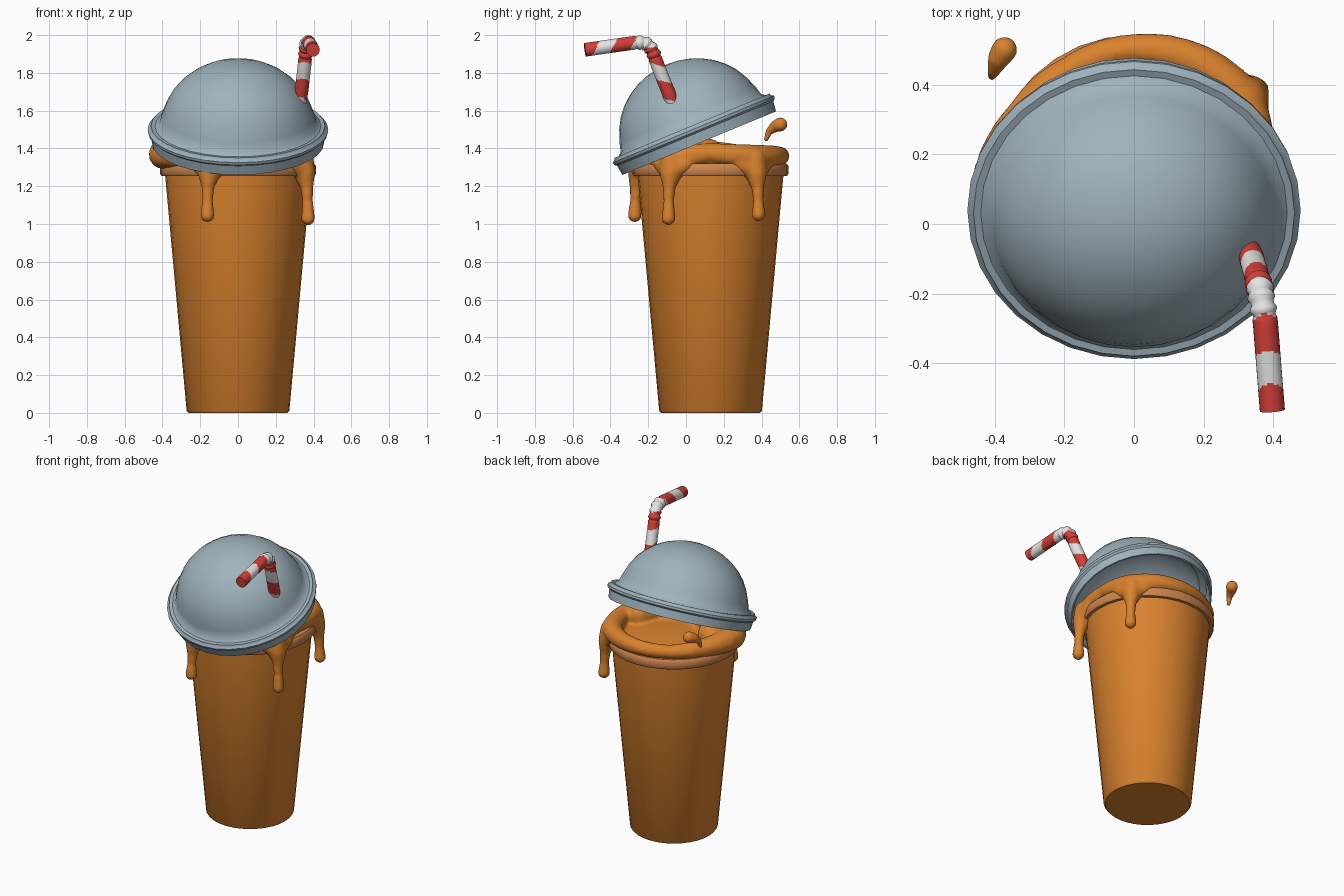
import bpy, bmesh, math
from mathutils import Vector, Matrix

if "Cube" in bpy.data.objects:
    bpy.data.objects.remove(bpy.data.objects["Cube"])

CUP = Vector((0, 0.13, 0))          # cup axis


def material(name, rgb):
    m = bpy.data.materials.new(name)
    m.diffuse_color = (*rgb, 1)
    m.use_nodes = True
    m.node_tree.nodes["Principled BSDF"].inputs["Base Color"].default_value = m.diffuse_color
    return m


orange = material("caramel orange", (0.70, 0.225, 0.027))
tan = material("light tan", (0.62, 0.235, 0.075))
grey = material("blue grey", (0.35, 0.45, 0.51))
red = material("red", (0.66, 0.05, 0.04))
white = material("white", (0.78, 0.78, 0.77))


def finish(name, bm, mats, smooth=40):
    bmesh.ops.recalc_face_normals(bm, faces=bm.faces)
    me = bpy.data.meshes.new(name)
    bm.to_mesh(me)
    bm.free()
    for m in mats:
        me.materials.append(m)
    ob = bpy.data.objects.new(name, me)
    bpy.context.collection.objects.link(ob)
    bpy.ops.object.select_all(action='DESELECT')
    bpy.context.view_layer.objects.active = ob
    ob.select_set(True)
    bpy.ops.object.shade_smooth_by_angle(angle=math.radians(smooth))
    return ob


def lathe(name, profile, mat, segs=32, closed=False):
    """Spin an (r, z) profile around z; r = 0 points become poles."""
    bm = bmesh.new()
    rings = []
    for r, z in profile:
        n = segs if r > 0 else 1
        rings.append([bm.verts.new((r * math.cos(math.tau * i / segs),
                                    r * math.sin(math.tau * i / segs), z)) for i in range(n)])
    pairs = list(zip(rings, rings[1:]))
    if closed:
        pairs.append((rings[-1], rings[0]))
    for a, b in pairs:
        if len(a) + len(b) == 2:        # pole to pole: nothing to skin
            continue
        for i in range(segs):
            j = (i + 1) % segs
            quad = [a[i % len(a)], a[j % len(a)], b[j % len(b)], b[i % len(b)]]
            bm.faces.new(list(dict.fromkeys(quad)))
    return finish(name, bm, [mat])


def chain(bm, pts, step=0.015):
    """String overlapping balls along (x, y, z, radius) points."""
    for a, b in zip(pts, pts[1:]):
        a, b = Vector(a), Vector(b)
        n = max(1, int((b - a).length / step))
        for k in range(n + 1):
            p = a.lerp(b, k / n)
            bmesh.ops.create_icosphere(bm, subdivisions=2, radius=p[3],
                                       matrix=Matrix.Translation(p.xyz))


def melt(ob, voxel, smooth):
    """Fuse balls into one smooth liquid body."""
    m = ob.modifiers.new("fuse", 'REMESH')
    m.mode = 'VOXEL'
    m.voxel_size = voxel
    m.use_smooth_shade = True
    s = ob.modifiers.new("soften", 'SMOOTH')
    s.factor = 0.5
    s.iterations = smooth


def polar(deg, r, z, rad):
    a = math.radians(deg)
    return (CUP.x + r * math.cos(a), CUP.y + r * math.sin(a), z, rad)


# Cup and its rolled rim
cup = lathe("cup", [(0, 0), (0.262, 0), (0.272, 0.012), (0.386, 1.26), (0, 1.26)], orange)
rim = lathe("cup_rim", [(0.37, 1.255), (0.405, 1.255), (0.412, 1.265), (0.412, 1.308),
                        (0.402, 1.32), (0.37, 1.32)], tan, closed=True)
cup.location = rim.location = CUP

# Domed lid: hollow, tipped up at the back
outer = [(0.44, 0), (0.447, 0.055), (0.46, 0.065), (0.462, 0.08), (0.448, 0.09), (0.445, 0.1),
         (0.425, 0.098), (0.402, 0.115), (0.39, 0.16), (0.364, 0.228), (0.332, 0.285),
         (0.29, 0.335), (0.24, 0.377), (0.18, 0.412), (0.12, 0.434), (0.06, 0.447), (0, 0.451)]
inner = [(0, 0.437), (0.12, 0.42), (0.235, 0.363), (0.32, 0.277), (0.376, 0.16),
         (0.39, 0.105), (0.428, 0.08), (0.43, 0.0)]
lid = lathe("dome_lid", outer + inner, grey, closed=True)
lid.scale = (1.035, 1, 1)
lid.rotation_euler = (math.radians(22.5), 0, 0)
lid.location = (0, 0.07, 1.428)

# Spilling drink: wavy ring over the rim, filled middle, drips
bm = bmesh.new()
ring = [(0, .345, 1.375, .055), (36, .38, 1.355, .068), (60, .38, 1.36, .058),
        (90, .37, 1.36, .048), (120, .36, 1.355, .045), (150, .36, 1.36, .058),
        (190, .40, 1.37, .082), (220, .37, 1.35, .06), (248, .37, 1.335, .06),
        (290, .34, 1.335, .055), (329, .365, 1.35, .07), (360, .345, 1.375, .055)]
dense = []
for a, b in zip(ring, ring[1:]):
    dense += [polar(*Vector(a).lerp(Vector(b), k / 4)) for k in range(4)]
chain(bm, dense + dense[:1])
bmesh.ops.create_icosphere(bm, subdivisions=4, radius=1, matrix=Matrix.Translation(
    CUP + Vector((0, 0, 1.29))) @ Matrix.Diagonal((0.37, 0.37, 0.06, 1)))
for sx in (-1, 1):
    chain(bm, [(sx * .27, .12, 1.37, .085), (sx * .22, .0, 1.38, .09), (0, -.1, 1.36, .08)])
for deg, end in ((-112, 1.045), (-31, 1.03), (36, 1.05)):
    chain(bm, [polar(deg - 11, .38, 1.32, .05), polar(deg, .405, 1.28, .058),
               polar(deg + 11, .38, 1.32, .05)])
    chain(bm, [polar(deg, .39, 1.34, .07), polar(deg, .41, 1.27, .06),
               polar(deg, .425, 1.2, .036), polar(deg, .43, 1.12, .03),
               polar(deg, .433, end, .039)])
melt(finish("spilling_drink", bm, [orange]), 0.012, 5)

# Flying droplet
bm = bmesh.new()
chain(bm, [(-.408, .425, 1.45, .013), (-.402, .44, 1.49, .019), (-.388, .475, 1.518, .032),
           (-.372, .50, 1.527, .038)], 0.006)
melt(finish("splash_droplet", bm, [orange]), 0.006, 4)

# Bendy straw: resampled path, ribbed at the elbow, striped by length
key = [Vector(p) for p in ((.312, -.055, 1.6), (.335, -.09, 1.69), (.352, -.15, 1.84),
                           (.36, -.18, 1.925), (.366, -.215, 1.96), (.376, -.27, 1.96),
                           (.397, -.535, 1.922))]
path = []
for a, b in zip(key, key[1:]):
    n = int((b - a).length / 0.007)
    path += [a.lerp(b, k / n) for k in range(n)]
path.append(key[-1])
for _ in range(6):
    path = [path[0]] + [(a + b + c) / 3 for a, b, c in zip(path, path[1:], path[2:])] + [path[-1]]
length = [0.0]
for a, b in zip(path, path[1:]):
    length.append(length[-1] + (b - a).length)
SEG = 24
bend = Vector((.363, -.2, 1.94))
bm = bmesh.new()
rings = []
for i, p in enumerate(path):
    t = (path[min(i + 1, len(path) - 1)] - path[max(i - 1, 0)]).normalized()
    u = (Vector((1, 0, 0)) - t * t.x).normalized()
    v = t.cross(u)
    r = 0.036
    if (p - bend).length < 0.07:
        r += 0.004 * math.sin(length[i] * math.tau / 0.035)
    rings.append([bm.verts.new(p + r * (u * math.cos(math.tau * k / SEG)
                                        + v * math.sin(math.tau * k / SEG))) for k in range(SEG)])
for i, (a, b) in enumerate(zip(rings, rings[1:])):
    d = length[-1] - length[i]
    for k in range(SEG):
        f = bm.faces.new((a[k], a[(k + 1) % SEG], b[(k + 1) % SEG], b[k]))
        tilt = 0.025 * (1 - math.sin(math.tau * (k + 0.5) / SEG))
        f.material_index = 0 if ((d - 0.18 + tilt) / 0.2) % 1 < 0.53 else 1
bm.faces.new(rings[0])
bm.faces.new(rings[-1])
finish("bendy_straw", bm, [red, white], 50)
